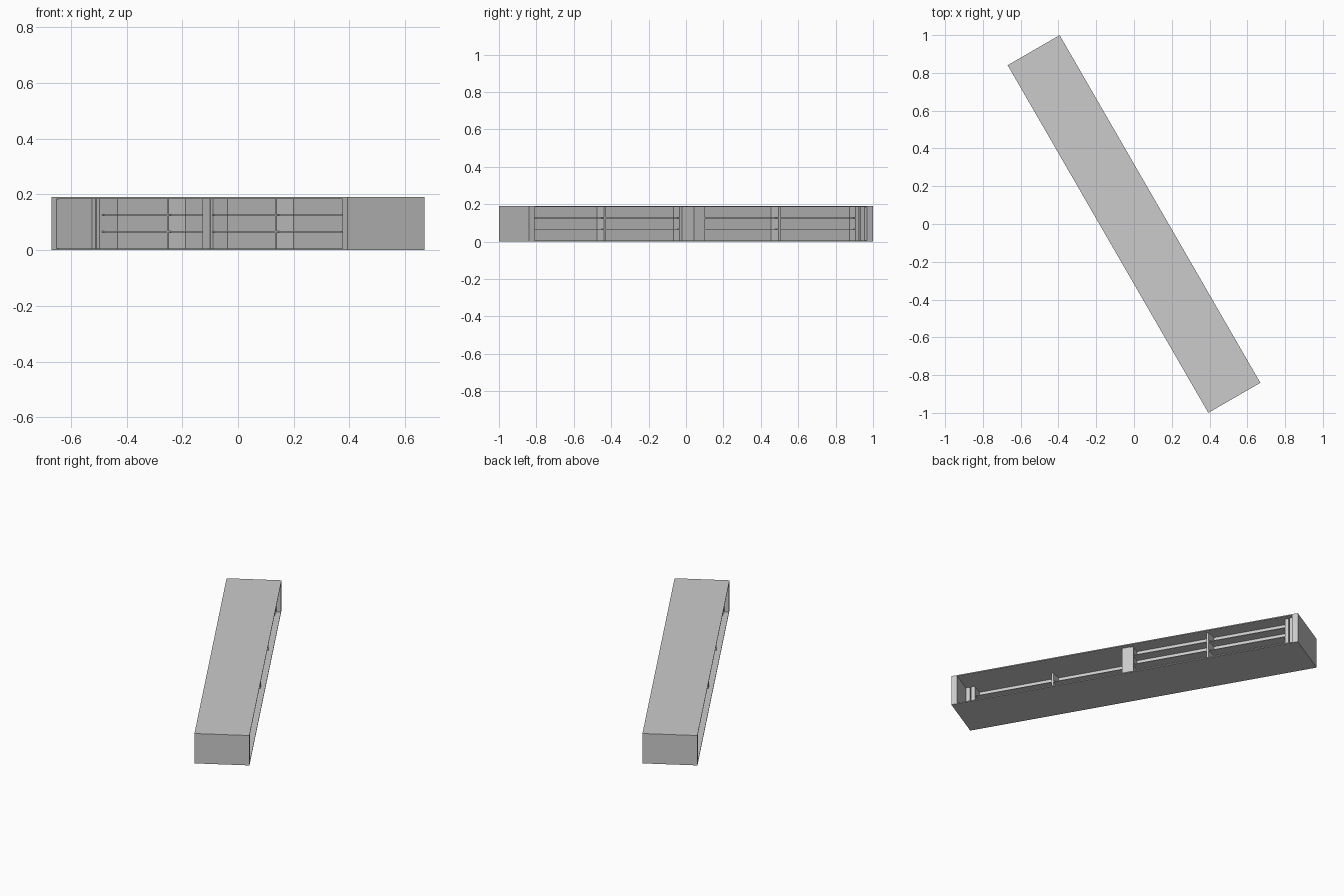
import bpy, bmesh, math
from mathutils import Matrix

if "Cube" in bpy.data.objects:
    bpy.data.objects.remove(bpy.data.objects["Cube"])

L, W, H = 2.125, 0.318, 0.19       # overall length, depth, height
T, WALL = 0.006, 0.036             # slab and end wall thickness
FRONT, BACK, MID = 0.132, -0.002, 0.065   # shelf unit depth positions
# local x runs along the case, local y across it
ROT = Matrix.Rotation(math.radians(-60), 4, 'Z')
HALF_TURN = Matrix.Rotation(math.pi, 4, 'Z')


def prism(name, outline, z0, z1, turn=Matrix()):
    """Extrude a counter-clockwise plan outline from z0 to z1."""
    bm = bmesh.new()
    low = [bm.verts.new((x, y, z0)) for x, y in outline]
    top = [bm.verts.new((x, y, z1)) for x, y in outline]
    bm.faces.new(low[::-1])
    bm.faces.new(top)
    n = len(low)
    for i in range(n):
        j = (i + 1) % n
        bm.faces.new((low[i], low[j], top[j], top[i]))
    bm.transform(ROT @ turn)
    me = bpy.data.meshes.new(name)
    bm.to_mesh(me)
    bm.free()
    ob = bpy.data.objects.new(name, me)
    bpy.context.collection.objects.link(ob)
    return ob


def box(name, x0, x1, y0, y1, z0, z1, turn=Matrix()):
    return prism(name, [(x0, y0), (x1, y0), (x1, y1), (x0, y1)], z0, z1, turn)


# Outer case, open along both long sides
box("bottom_panel", -L/2, L/2, -W/2, W/2, 0, T)
box("top_panel", -L/2, L/2, -W/2, W/2, H - T, H)
for side, s in (("left", -1), ("right", 1)):
    a, b = sorted((s * L/2, s * (L/2 - WALL)))
    box(side + "_end_wall", a, b, -W/2, W/2, T, H - T)
box("center_post", -0.026, 0.026, -0.132, 0.132, T, H - T)

# Two shelf units, the second turned to face the other side
end = -(L/2 - WALL)
for tag, turn in (("left", Matrix()), ("right", HALF_TURN)):
    box(tag + "_filler_strip", end, end + 0.026, BACK - 0.01, FRONT, T, H - T, turn)
    box(tag + "_end_post", end + 0.031, end + 0.055, BACK - 0.01, FRONT - 0.004, T, H - T, turn)
    box(tag + "_inner_post", -0.042, -0.026, BACK, FRONT - 0.004, T, H - T, turn)
    # panel running through the middle of the unit
    box(tag + "_middle_panel", end + 0.055, -0.042, MID - 0.003, MID + 0.003, T, H - T, turn)
    # divider, thin at the outer edges and thicker at the panel
    c, e, m = -0.5, 0.006, 0.015
    prism(tag + "_divider",
          [(c - e, BACK), (c + e, BACK), (c + m, MID), (c + e, FRONT), (c - e, FRONT), (c - m, MID)],
          T, H - T, turn)
    # shelves
    for i, z in enumerate((0.066, 0.126)):
        box(f"{tag}_shelf_{i + 1}", end + 0.055, -0.042, BACK, FRONT, z - 0.002, z + 0.002, turn)
